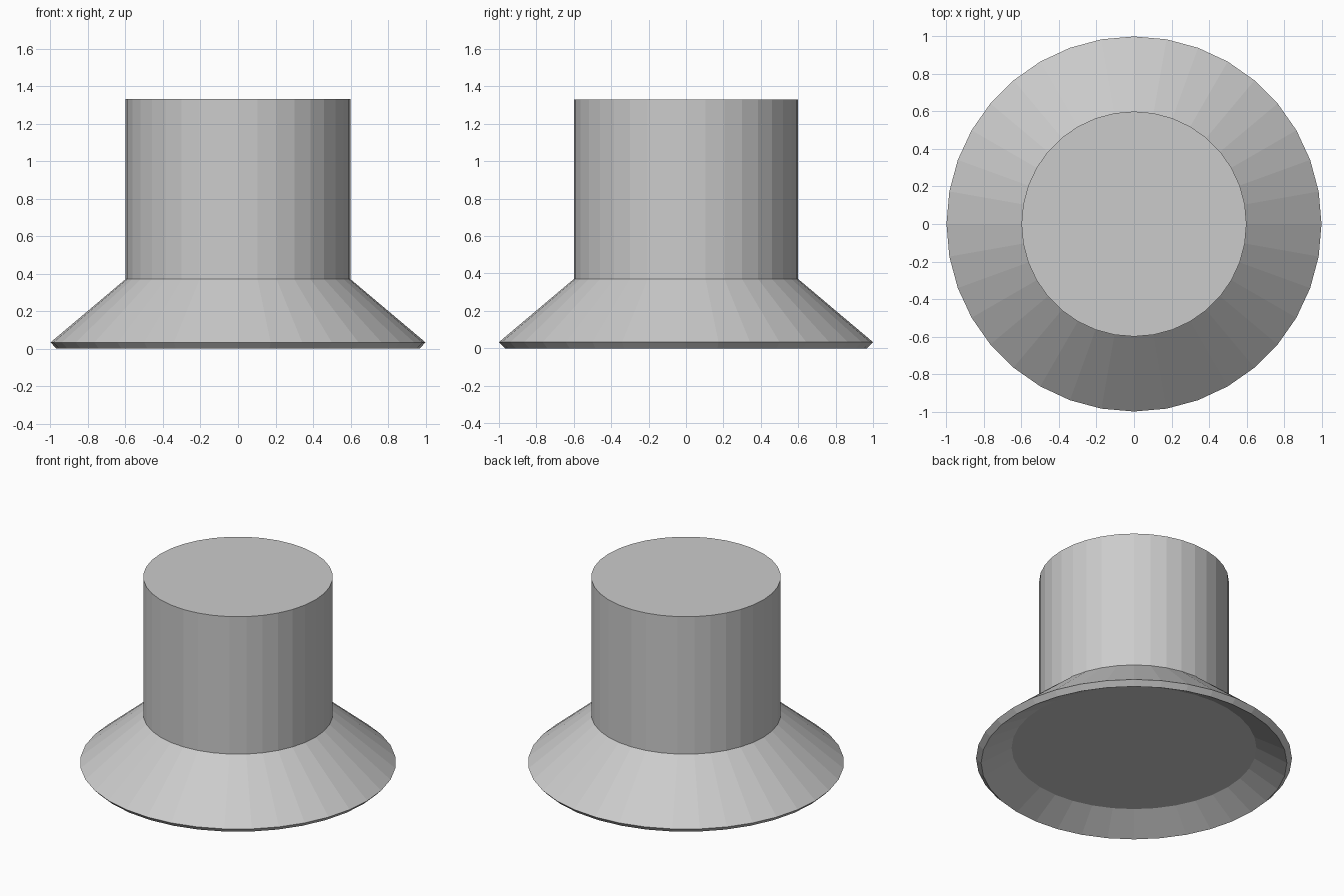
import bpy
import bmesh
from math import cos, sin, tau

cube = bpy.data.objects.get("Cube")
if cube:
    bpy.data.objects.remove(cube, do_unlink=True)

SIDES = 36

grey = bpy.data.materials.new("plain_grey")
grey.use_nodes = True
colour = (0.6, 0.6, 0.6, 1)
grey.diffuse_color = colour
grey.node_tree.nodes["Principled BSDF"].inputs["Base Color"].default_value = colour


def revolve(name, profile, cap_start=False, cap_end=False):
    """Turn (radius, height) points around z, with optional flat end caps."""
    bm = bmesh.new()
    rings = [[bm.verts.new((r * cos(tau * i / SIDES), r * sin(tau * i / SIDES), z))
              for i in range(SIDES)] for r, z in profile]
    for low, high in zip(rings, rings[1:]):
        for i in range(SIDES):
            j = (i + 1) % SIDES
            bm.faces.new((low[i], low[j], high[j], high[i]))
    if cap_start:
        bm.faces.new(rings[0][::-1])
    if cap_end:
        bm.faces.new(rings[-1])
    mesh = bpy.data.meshes.new(name)
    bm.to_mesh(mesh)
    bm.free()
    mesh.materials.append(grey)
    obj = bpy.data.objects.new(name, mesh)
    bpy.context.collection.objects.link(obj)
    return obj


# Flared cup: recessed underside, bevelled lip, sloping outer skirt
revolve("flared_cup", [(0.775, 0.11), (0.968, 0), (1, 0.033), (0.6, 0.37)],
        cap_start=True)

# Straight round shaft with a flat top
revolve("shaft", [(0.6, 0.37), (0.6, 1.33)], cap_end=True)
